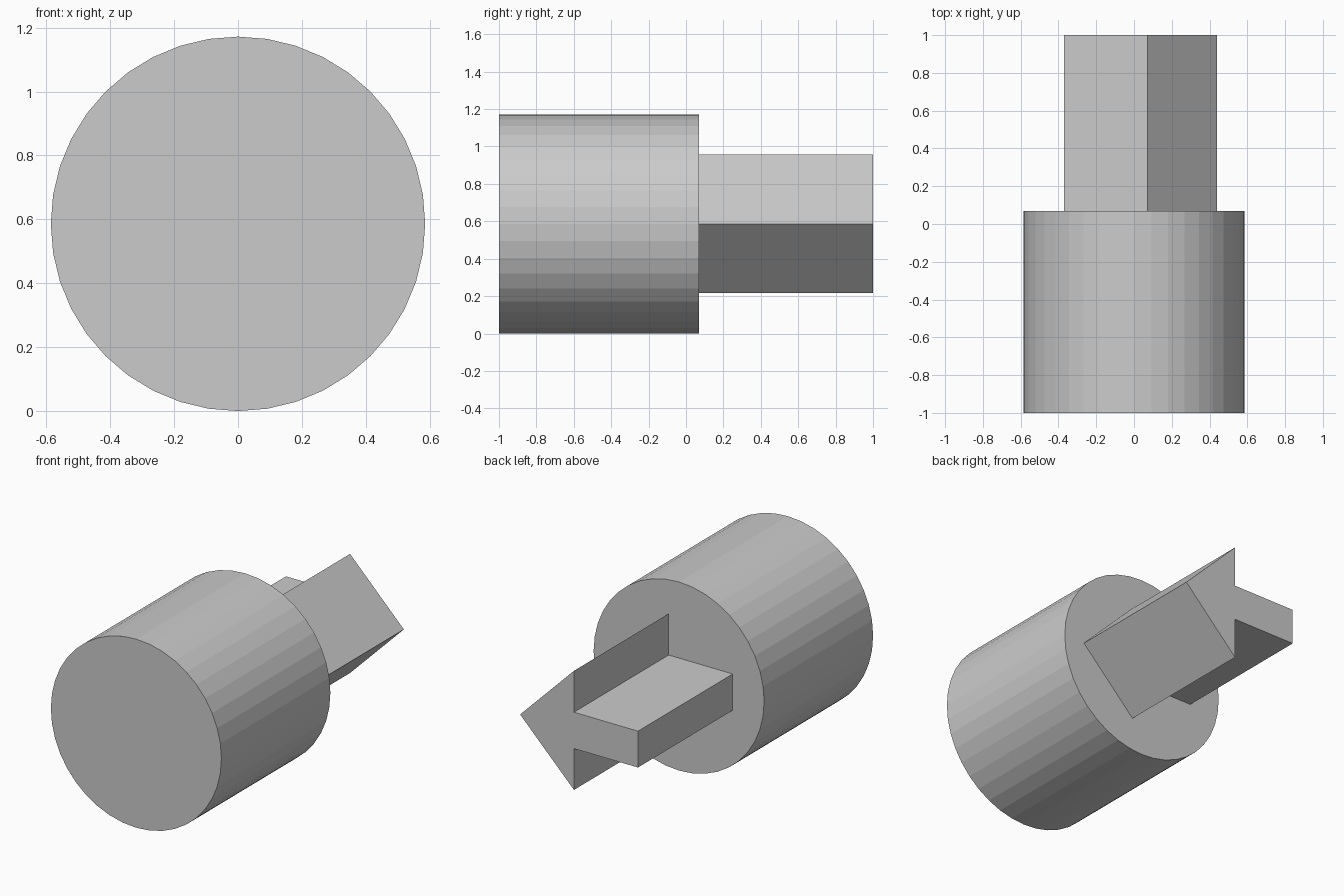
import bpy
import bmesh
import math

if "Cube" in bpy.data.objects:
    bpy.data.objects.remove(bpy.data.objects["Cube"], do_unlink=True)

RADIUS = 0.586
FRONT, JOINT, BACK = -1.0, 0.07, 1.0

grey = bpy.data.materials.new("plain grey")
grey.use_nodes = True
colour = (0.6, 0.6, 0.6, 1)
grey.diffuse_color = colour
grey.node_tree.nodes["Principled BSDF"].inputs["Base Color"].default_value = colour


def extrude_profile(name, points, y0, y1):
    """Extrude a closed (x, z) outline along y, centred on the axis height."""
    bm = bmesh.new()
    face = bm.faces.new([bm.verts.new((x, y0, z + RADIUS)) for x, z in points])
    result = bmesh.ops.extrude_face_region(bm, geom=[face], use_keep_orig=True)
    moved = [v for v in result["geom"] if isinstance(v, bmesh.types.BMVert)]
    bmesh.ops.translate(bm, verts=moved, vec=(0, y1 - y0, 0))
    bmesh.ops.recalc_face_normals(bm, faces=bm.faces)
    mesh = bpy.data.meshes.new(name)
    bm.to_mesh(mesh)
    bm.free()
    mesh.materials.append(grey)
    obj = bpy.data.objects.new(name, mesh)
    bpy.context.collection.objects.link(obj)
    return obj


# Round body with flat facets
sides = 40
circle = [(RADIUS * math.cos(math.tau * i / sides),
           RADIUS * math.sin(math.tau * i / sides)) for i in range(sides)]
extrude_profile("round_body", circle, FRONT, JOINT)

# Arrow-shaped bar: lower half of the outline, mirrored above the axis
tip = (0.44, 0)
half = [(0.07, 0.37), (0.07, 0.113), (-0.37, 0.113)]
arrow = [tip] + half + [(x, -z) for x, z in reversed(half)]
extrude_profile("arrow_bar", arrow, JOINT, BACK)
